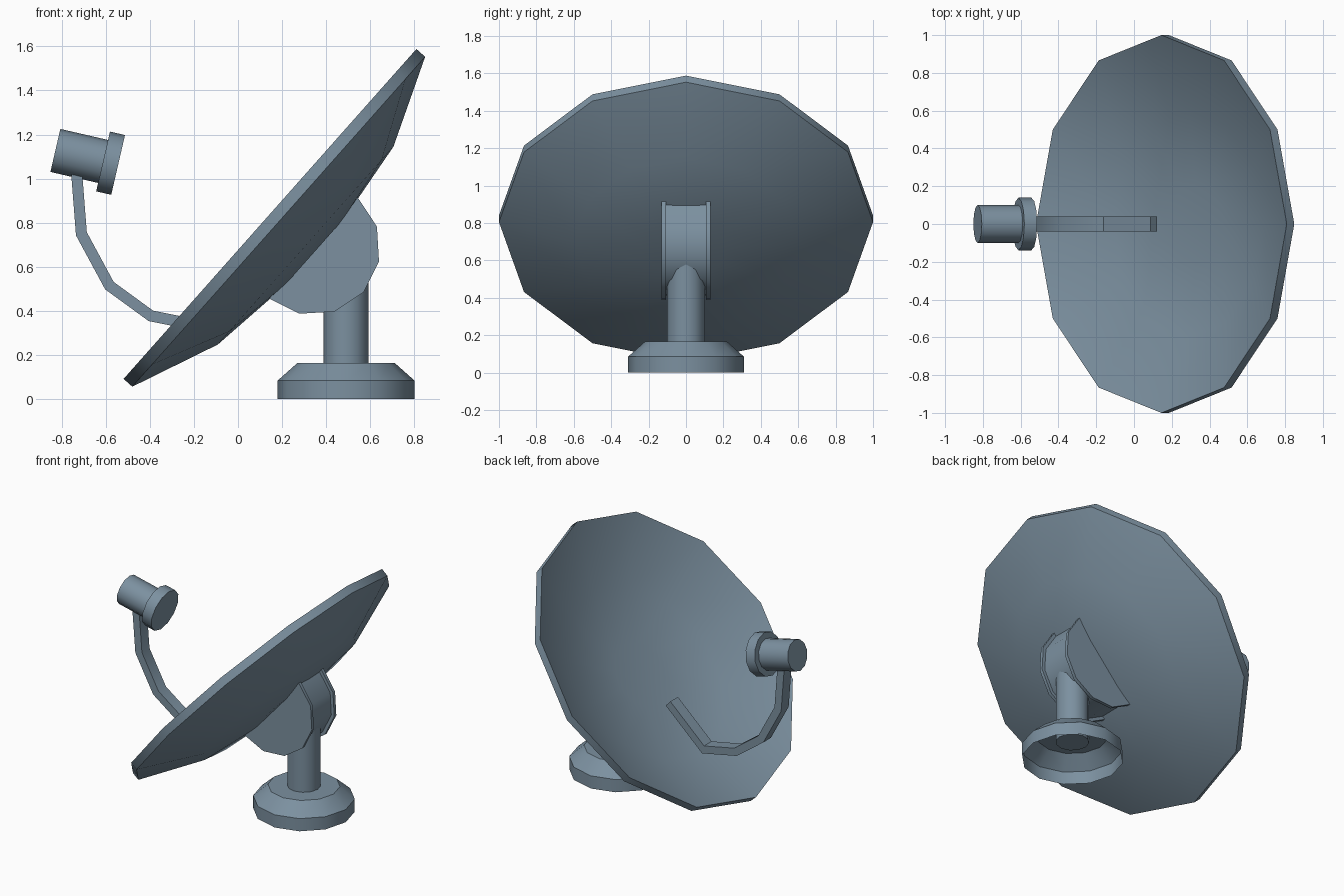
import bpy, bmesh, math
from mathutils import Vector

if "Cube" in bpy.data.objects:
    bpy.data.objects.remove(bpy.data.objects["Cube"])

# One painted-metal colour for everything
metal = bpy.data.materials.new("blue_grey_metal")
metal.use_nodes = True
COLOUR = (0.20, 0.28, 0.35, 1)
metal.diffuse_color = COLOUR
metal.node_tree.nodes["Principled BSDF"].inputs["Base Color"].default_value = COLOUR

SIDES = 12
Y = Vector((0, 1, 0))
UP = Vector((0, 0, 1))


def finish(bm, name, recalc=True):
    if recalc:
        bmesh.ops.recalc_face_normals(bm, faces=bm.faces)
    mesh = bpy.data.meshes.new(name)
    bm.to_mesh(mesh)
    bm.free()
    mesh.materials.append(metal)
    obj = bpy.data.objects.new(name, mesh)
    bpy.context.collection.objects.link(obj)
    bpy.ops.object.select_all(action="DESELECT")
    obj.select_set(True)
    bpy.context.view_layer.objects.active = obj
    bpy.ops.object.shade_smooth_by_angle(angle=math.radians(35))
    return obj


def lathe(name, profile, origin, axis, cap_start=True, cap_end=True):
    """Turn (radius, height) points around an axis lying in the xz plane."""
    bm = bmesh.new()
    axis = axis.normalized()
    side = Y.cross(axis)
    rings = []
    for r, h in profile:
        ring = []
        for i in range(SIDES):
            a = math.tau * i / SIDES
            ring.append(bm.verts.new(origin + axis * h + (side * math.cos(a) + Y * math.sin(a)) * r))
        rings.append(ring)
    for low, high in zip(rings, rings[1:]):
        for i in range(SIDES):
            j = (i + 1) % SIDES
            bm.faces.new((low[i], low[j], high[j], high[i]))
    if cap_start:
        bm.faces.new(rings[0][::-1])
    if cap_end:
        bm.faces.new(rings[-1])
    return finish(bm, name, recalc=cap_start and cap_end)


def slab(name, outline, y0, y1):
    """Extrude an xz outline between two y positions."""
    bm = bmesh.new()
    face = bm.faces.new([bm.verts.new((p.x, y0, p.z)) for p in outline])
    moved = bmesh.ops.extrude_face_region(bm, geom=[face])["geom"]
    bmesh.ops.translate(bm, vec=(0, y1 - y0, 0),
                        verts=[g for g in moved if isinstance(g, bmesh.types.BMVert)])
    return finish(bm, name)


# Pedestal: open-bottomed foot and a post
foot = Vector((0.49, 0, 0))
lathe("base", [(0.31, 0), (0.31, 0.085), (0.22, 0.165)], foot, UP, cap_start=False)
lathe("post", [(0.102, 0.12), (0.102, 0.62)], foot, UP)

# Dish: shallow bowl with a thick rim, tilted back
back = Vector((0.748, 0, -0.664)).normalized()
rim_centre = Vector((0.145, 0, 0.84))
lathe("dish", [(0.215, 0.245), (0.6, 0.195), (1, 0), (1, 0.053), (0.6, 0.216), (0.215, 0.265)],
      rim_centre, back)

# Mount: half-round drum between two larger cheek plates
hub = rim_centre + back * 0.248 + Y.cross(back) * -0.015
tilt = math.atan2(back.z, back.x)


def half_round(radius):
    angles = [tilt + math.radians(a) for a in range(-90, 91, 30)]
    return [hub + Vector((math.cos(a), 0, math.sin(a))) * radius for a in angles]


slab("mount_drum", half_round(0.283), -0.11, 0.11)
for label, s in (("left", 1), ("right", -1)):
    slab("mount_plate_" + label, half_round(0.305), s * 0.108, s * 0.13)

# Feed arm: bent flat bar with mitred corners
path = [Vector((x, 0, z)) for x, z in
        ((-0.735, 1.07), (-0.71, 0.75), (-0.583, 0.515), (-0.395, 0.378), (-0.155, 0.33), (0.105, 0.57))]
half = 0.025
inner, outer = [], []
for i, p in enumerate(path):
    d0 = (p - path[i - 1]).normalized() if i else (path[1] - p).normalized()
    d1 = (path[i + 1] - p).normalized() if i < len(path) - 1 else d0
    mid = (d0 + d1).normalized()
    offset = mid.cross(Y) * (half / mid.dot(d0))
    inner.append(p + offset)
    outer.append(p - offset)
bm = bmesh.new()
rows = [[bm.verts.new((q.x, y, q.z)) for q, y in ((a, -0.04), (a, 0.04), (b, 0.04), (b, -0.04))]
        for a, b in zip(inner, outer)]
for r0, r1 in zip(rows, rows[1:]):
    for k in range(4):
        bm.faces.new((r0[k], r0[(k + 1) % 4], r1[(k + 1) % 4], r1[k]))
bm.faces.new(rows[0])
bm.faces.new(rows[-1])
finish(bm, "feed_arm")

# Feed horn: round body with a wide front flange
feed_axis = Vector((0.975, 0, -0.225))
lathe("feed_horn", [(0.1, 0), (0.1, 0.222), (0.139, 0.222), (0.139, 0.292)],
      Vector((-0.828, 0, 1.128)), feed_axis)
